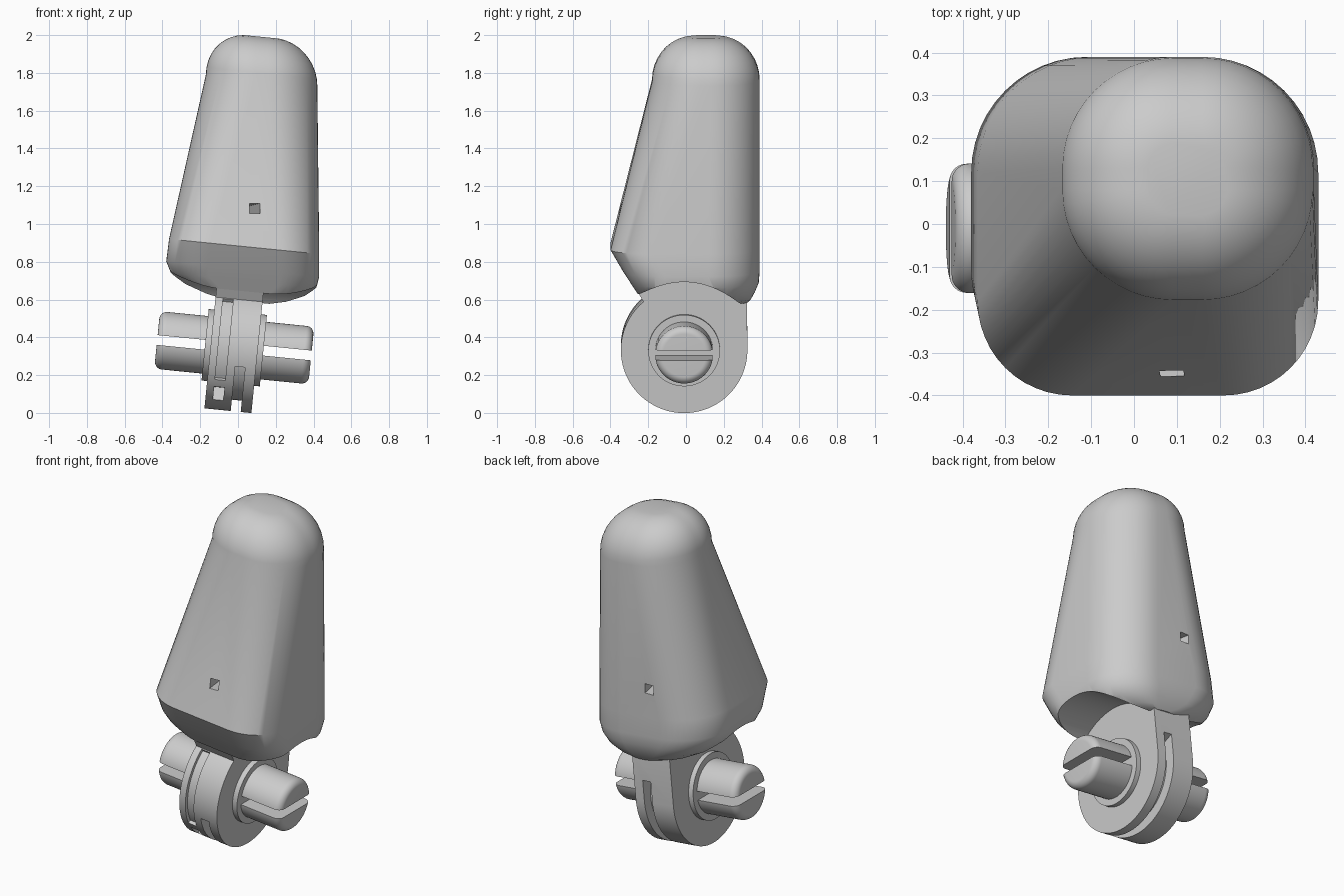
import bpy, bmesh, math
from mathutils import Matrix, Vector

if "Cube" in bpy.data.objects:
    bpy.data.objects.remove(bpy.data.objects["Cube"])

grey = bpy.data.materials.new("plain_grey")
grey.use_nodes = True
grey.diffuse_color = (0.6, 0.6, 0.6, 1)
grey.node_tree.nodes["Principled BSDF"].inputs["Base Color"].default_value = (0.6, 0.6, 0.6, 1)

# Hinge frame: x runs along the pin, which leans a little
HINGE = Matrix.Translation((-0.02, -0.01, 0.345)) @ Matrix.Rotation(0.1, 4, 'Y')


def make(name, bm, matrix=Matrix()):
    bmesh.ops.recalc_face_normals(bm, faces=bm.faces)
    bm.transform(matrix)
    mesh = bpy.data.meshes.new(name)
    bm.to_mesh(mesh)
    bm.free()
    mesh.materials.append(grey)
    ob = bpy.data.objects.new(name, mesh)
    bpy.context.collection.objects.link(ob)
    return ob


def select(ob):
    bpy.ops.object.select_all(action='DESELECT')
    ob.select_set(True)
    bpy.context.view_layer.objects.active = ob


def cut(ob, cutter):
    select(ob)
    mod = ob.modifiers.new("cut", 'BOOLEAN')
    mod.operation, mod.solver, mod.object = 'DIFFERENCE', 'EXACT', cutter
    bpy.ops.object.modifier_apply(modifier=mod.name)
    bpy.data.objects.remove(cutter)


def smooth(ob):
    select(ob)
    bpy.ops.object.shade_smooth_by_angle(angle=math.radians(32))


def loft(rings):
    bm = bmesh.new()
    loops = [[bm.verts.new(p) for p in ring] for ring in rings]
    n = len(loops[0])
    for a, b in zip(loops, loops[1:]):
        for i in range(n):
            bm.faces.new((a[i], a[(i + 1) % n], b[(i + 1) % n], b[i]))
    bm.faces.new(loops[0])
    bm.faces.new(loops[-1])
    return bm


def slab(name, outline, u0, u1):
    """Outline in (y, z), extruded along the pin."""
    return make(name, loft([[(u, y, z) for y, z in outline] for u in (u0, u1)]), HINGE)


def arc(r, a0, a1, n=32):
    angles = [math.radians(a0 + (a1 - a0) * i / n) for i in range(n + 1)]
    return [(r * math.cos(a), r * math.sin(a)) for a in angles]


def box(name, size, matrix):
    bm = bmesh.new()
    bmesh.ops.create_cube(bm, size=1)
    bmesh.ops.scale(bm, vec=size, verts=bm.verts)
    return make(name, bm, matrix)


def turned(name, profile):
    """Round part on the pin axis from (position, radius) pairs."""
    rings = []
    for u, r in profile:
        rings.append([(u, y, z) for y, z in arc(r, 0, 360, 64)[:-1]])
    return make(name, loft(rings), HINGE)


# Shell: rounded rectangles stacked upward
def section(z, x0, x1, y0, y1, front_r, back_r):
    limit = min(x1 - x0, y1 - y0) / 2 - 0.002
    points = []
    for sx, sy, start in ((1, 1, 0), (-1, 1, 90), (-1, -1, 180), (1, -1, 270)):
        r = min(back_r if sy > 0 else front_r, limit)
        cx = x1 - r if sx > 0 else x0 + r
        cy = y1 - r if sy > 0 else y0 + r
        for dx, dy in arc(r, start, start + 90, 12):
            x = cx + dx
            points.append((x, cy + dy, z - 0.1 * (x - 0.04)))
    return points


rings = [
    section(0.59, -0.12, 0.22, -0.22, 0.33, 0.16, 0.16),
    section(0.61, -0.21, 0.30, -0.235, 0.345, 0.18, 0.2),
    section(0.65, -0.30, 0.375, -0.26, 0.365, 0.2, 0.24),
    section(0.70, -0.355, 0.415, -0.29, 0.385, 0.2, 0.27),
    section(0.76, -0.38, 0.43, -0.33, 0.39, 0.22, 0.27),
    section(0.88, -0.365, 0.43, -0.40, 0.39, 0.22, 0.27),
]
for i in range(10):
    a = math.radians(9.5 * i)
    d = 0.22 * (1 - math.cos(a))
    rings.append(section(1.77 + 0.23 * math.sin(a), -0.17 + d, 0.42 - d,
                         -0.18 + d, 0.39 - d, 0.26 - d, 0.26 - d))
shell = make("fingertip_shell", loft(rings))

# Round hollow above the hinge, and a slanted cord channel
cut(shell, slab("hollow_cutter", arc(0.39, 0, 360, 96)[:-1], -0.8, 0.8))
start, end = Vector((0.1, -0.42, 1.085)), Vector((-0.04, 0.45, 1.05))
turn = (end - start).to_track_quat('Y', 'Z').to_matrix().to_4x4()
cut(shell, box("channel_cutter", (0.055, 1.0, 0.055),
               Matrix.Translation((start + end) / 2) @ turn))
smooth(shell)

# Hinge tongue: round below, reaching up into the shell
outline = arc(0.335, 130, 360, 72) + [(0.333, 0.28), (0.3, 0.5), (-0.2, 0.5), (-0.32, 0.44)]
tongue = slab("hinge_tongue", outline, -0.125, 0.125)


def groove(a0, a1, depth, u0, u1):
    cut(tongue, slab("groove_cutter", arc(0.335 - depth, a0, a1) + arc(0.42, a1, a0), u0, u1))


groove(197, 380, 0.06, 0.015, 0.068)
groove(131, 212, 0.02, -0.085, -0.03)
groove(220, 238, 0.08, -0.085, -0.03)
smooth(tongue)

# Collars and slotted pin halves on both sides
for side, label in ((-1, "right"), (1, "left")):
    collar = turned(label + "_collar", [(side * 0.10, 0.19), (side * 0.155, 0.19)])
    smooth(collar)
    profile = [(0.11, 0.153), (0.37, 0.153)]
    profile += [(0.37 + y, 0.113 + z) for z, y in arc(0.04, 10, 90, 8)]
    pin = turned(label + "_pin", [(side * u, r) for u, r in profile])
    cut(pin, box("slot_cutter", (0.4, 0.5, 0.052), HINGE @ Matrix.Translation((side * 0.355, 0, 0))))
    smooth(pin)
